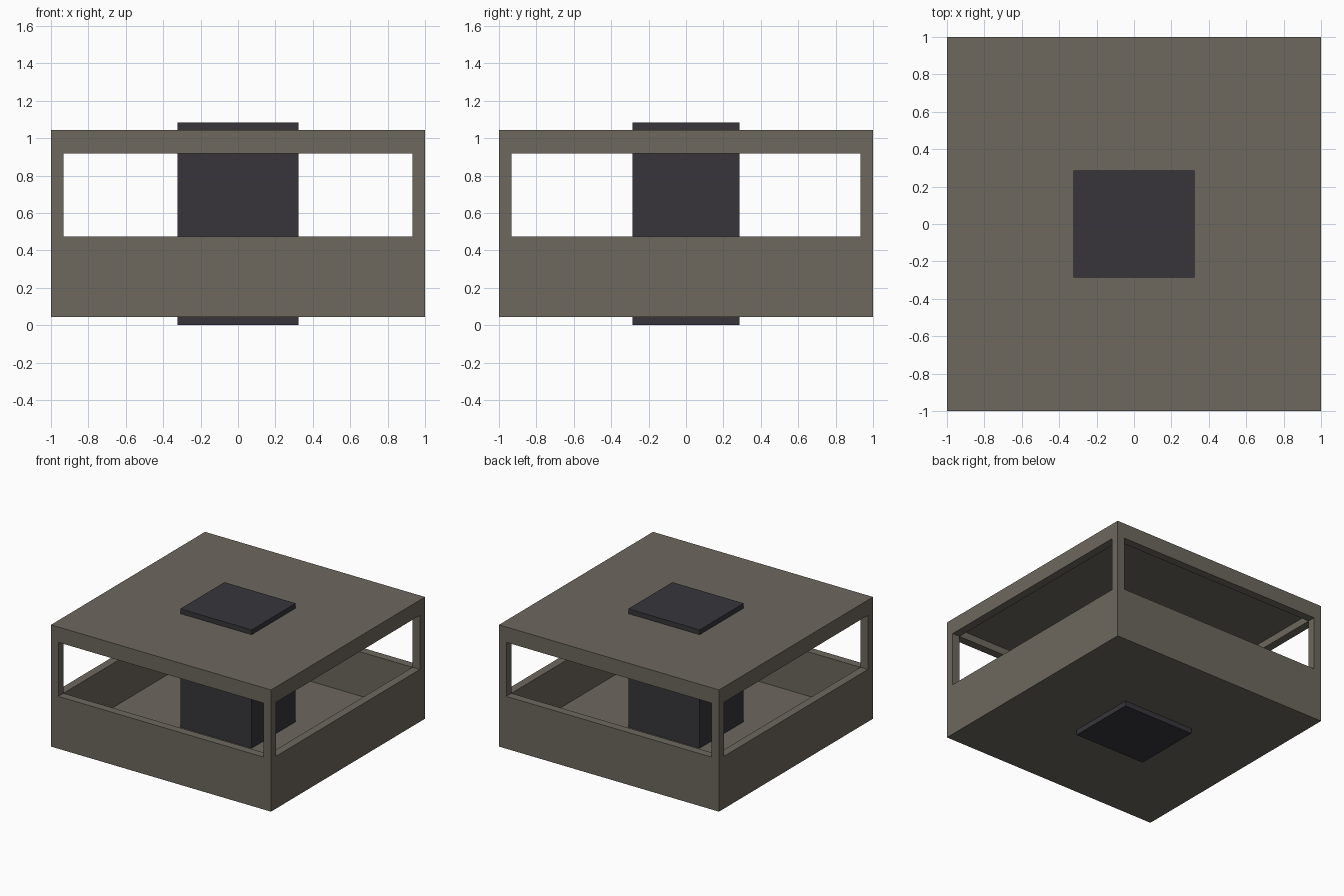
import bpy, bmesh
from mathutils import Vector

if "Cube" in bpy.data.objects:
    bpy.data.objects.remove(bpy.data.objects["Cube"])


def material(name, rgb):
    mat = bpy.data.materials.new(name)
    mat.diffuse_color = (*rgb, 1.0)
    mat.use_nodes = True
    mat.node_tree.nodes["Principled BSDF"].inputs["Base Color"].default_value = mat.diffuse_color
    return mat


def box(name, lo, hi, mat=None):
    lo, hi = Vector(lo), Vector(hi)
    bm = bmesh.new()
    bmesh.ops.create_cube(bm, size=1.0)
    for v in bm.verts:
        v.co = (lo + hi) / 2 + Vector(a * b for a, b in zip(v.co, hi - lo))
    mesh = bpy.data.meshes.new(name)
    bm.to_mesh(mesh)
    bm.free()
    if mat:
        mesh.materials.append(mat)
    obj = bpy.data.objects.new(name, mesh)
    bpy.context.collection.objects.link(obj)
    return obj


def cut(target, cutter):
    mod = target.modifiers.new("cut", "BOOLEAN")
    mod.operation = "DIFFERENCE"
    mod.solver = "EXACT"
    mod.object = cutter
    bpy.context.view_layer.objects.active = target
    bpy.ops.object.modifier_apply(modifier=mod.name)
    bpy.data.objects.remove(cutter)


stone = material("warm grey", (0.153, 0.138, 0.113))
dark = material("dark slate", (0.038, 0.036, 0.043))

BOTTOM, TOP, WALL = 0.043, 1.043, 0.067
SILL, LINTEL = 0.473, 0.917
IN = 1 - WALL

# Hollow shell with floor, roof and walls
shell = box("shell", (-1, -1, BOTTOM), (1, 1, TOP), stone)
cut(shell, box("cavity", (-IN, -IN, BOTTOM + WALL), (IN, IN, TOP - WALL)))

# Wide openings on all four sides, leaving thin corner posts
cut(shell, box("opening_y", (-IN, -1.2, SILL), (IN, 1.2, LINTEL)))
cut(shell, box("opening_x", (-1.2, -IN, SILL), (1.2, IN, LINTEL)))

# Central column running through floor and roof
box("central_column", (-0.324, -0.286, 0), (0.324, 0.286, 1.083), dark)
